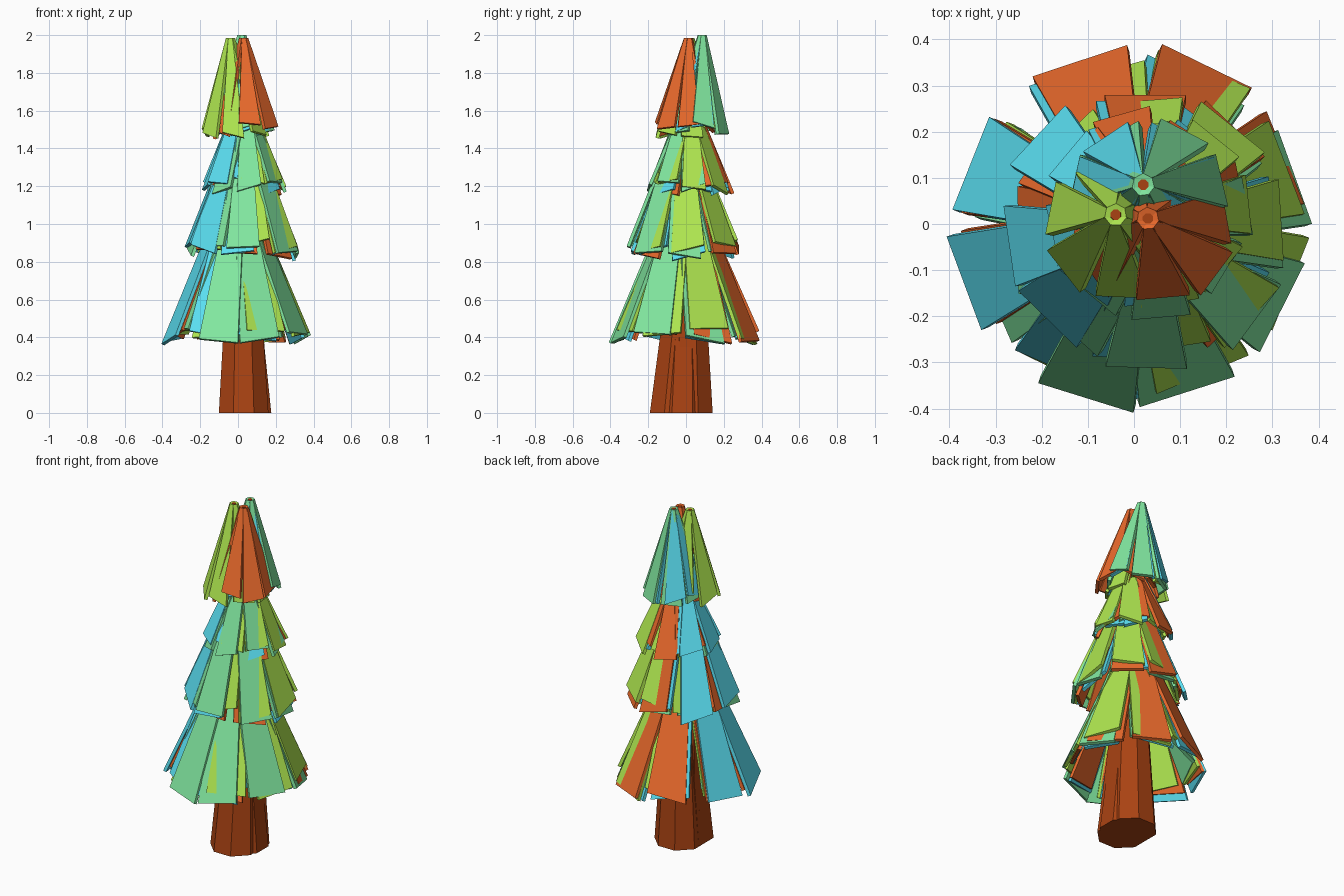
import bpy, bmesh, random
from math import sin, cos, pi, radians
from mathutils import Vector

if "Cube" in bpy.data.objects:
    bpy.data.objects.remove(bpy.data.objects["Cube"])

random.seed(7)


def material(name, rgb):
    m = bpy.data.materials.new(name)
    m.diffuse_color = (*rgb, 1)
    m.use_nodes = True
    m.node_tree.nodes["Principled BSDF"].inputs["Base Color"].default_value = m.diffuse_color
    return m


def finish(bm, name, mat):
    bmesh.ops.recalc_face_normals(bm, faces=bm.faces)
    me = bpy.data.meshes.new(name)
    bm.to_mesh(me)
    bm.free()
    me.materials.append(mat)
    ob = bpy.data.objects.new(name, me)
    bpy.context.collection.objects.link(ob)


def loft(bm, a, b):
    """Closed solid between two matching loops of points."""
    va, vb = [bm.verts.new(p) for p in a], [bm.verts.new(p) for p in b]
    n = len(va)
    bm.faces.new(va[::-1])
    bm.faces.new(vb)
    for i in range(n):
        j = (i + 1) % n
        bm.faces.new((va[i], va[j], vb[j], vb[i]))


def frond(bm, c_top, c_bottom, ang, top, bottom, roll, thick=0.018):
    """Sloping trapezoid plate; top and bottom are (radius, z, half width)."""
    out = Vector((cos(ang), sin(ang), 0))
    side = Vector((-sin(ang), cos(ang), 0))

    def pt(c, r, z, w):
        return Vector((c[0], c[1], z)) + out * r + side * w

    (r0, z0, w0), (r1, z1, w1) = top, bottom
    outer = [pt(c_top, r0, z0, -w0), pt(c_top, r0, z0, w0),
             pt(c_bottom, r1, z1 + roll, w1), pt(c_bottom, r1, z1 - roll, -w1)]
    inward = (outer[3] - outer[0]).cross(side).normalized()
    if inward.dot(out) > 0:
        inward = -inward
    loft(bm, outer, [p + inward * thick for p in outer])


def ring(c, r, z, n=8):
    return [(c[0] + r * cos(2 * pi * (i + .5) / n),
             c[1] + r * sin(2 * pi * (i + .5) / n), z) for i in range(n)]


bark = material("bark", (0.40, 0.055, 0.006))

# Four nearly coincident leaning trees: name, colour, trunk base,
# skirt offset, centre of the top skirt's rim, tip, tip height
trees = [
    ("mint", (0.22, 0.80, 0.35), (0.03, -0.06), (0.006, -0.022), (0.035, 0.058), (0.02, 0.085), 2.00),
    ("cyan", (0.105, 0.75, 0.90), (0.03, -0.03), (-0.022, 0.000), (0.025, 0.058), (0.02, 0.085), 1.997),
    ("lime", (0.43, 0.80, 0.08), (0.045, -0.02), (0.012, 0.000), (-0.018, 0.002), (-0.04, 0.02), 1.985),
    ("orange", (0.83, 0.145, 0.025), (0.03, 0.01), (-0.004, 0.010), (0.05, -0.012), (0.03, 0.012), 1.985),
]

# Skirts: name, plate count, phase, centre, top and bottom (radius, z, half width)
tiers = [
    ("bottom_skirt", 8, 22, (0, 0), (0.08, 1.08, 0.05), (0.352, 0.42, 0.108)),
    ("lower_skirt", 8, 4, (0.028, -0.008), (0.07, 1.42, 0.04), (0.28, 0.87, 0.088)),
    ("upper_skirt", 8, 10, (0.035, 0.022), (0.045, 1.58, 0.03), (0.2, 1.20, 0.064)),
    ("top_skirt", 7, 15, None, (0.022, 1.985, 0.011), (0.16, 1.50, 0.058)),
]

for name, rgb, base, shift, rim, tip, height in trees:
    leaf = material(name + "_leaf", rgb)

    # Tapered eight-sided trunk
    bm = bmesh.new()
    loft(bm, ring(base, 0.142, 0), ring(tip, 0.012, height - 0.001))
    finish(bm, name + "_trunk", bark)

    # Skirts of hanging plates
    for label, n, phase, centre, top, bottom in tiers:
        bm = bmesh.new()
        if centre is None:
            c_top, c_bottom, z_top = tip, rim, height
        else:
            c_top = c_bottom = (centre[0] + shift[0], centre[1] + shift[1])
            z_top = top[1]
        for i in range(n):
            ang = radians(phase + 360 * i / n + random.uniform(-6, 6))
            dz = random.uniform(-0.04, 0.035)
            r1 = bottom[0] - dz * 0.35 + random.uniform(-0.01, 0.01)
            frond(bm, c_top, c_bottom, ang, (top[0], z_top, top[2]),
                  (r1, bottom[1] + dz, bottom[2]), random.uniform(-0.025, 0.025))
        finish(bm, f"{name}_{label}", leaf)
